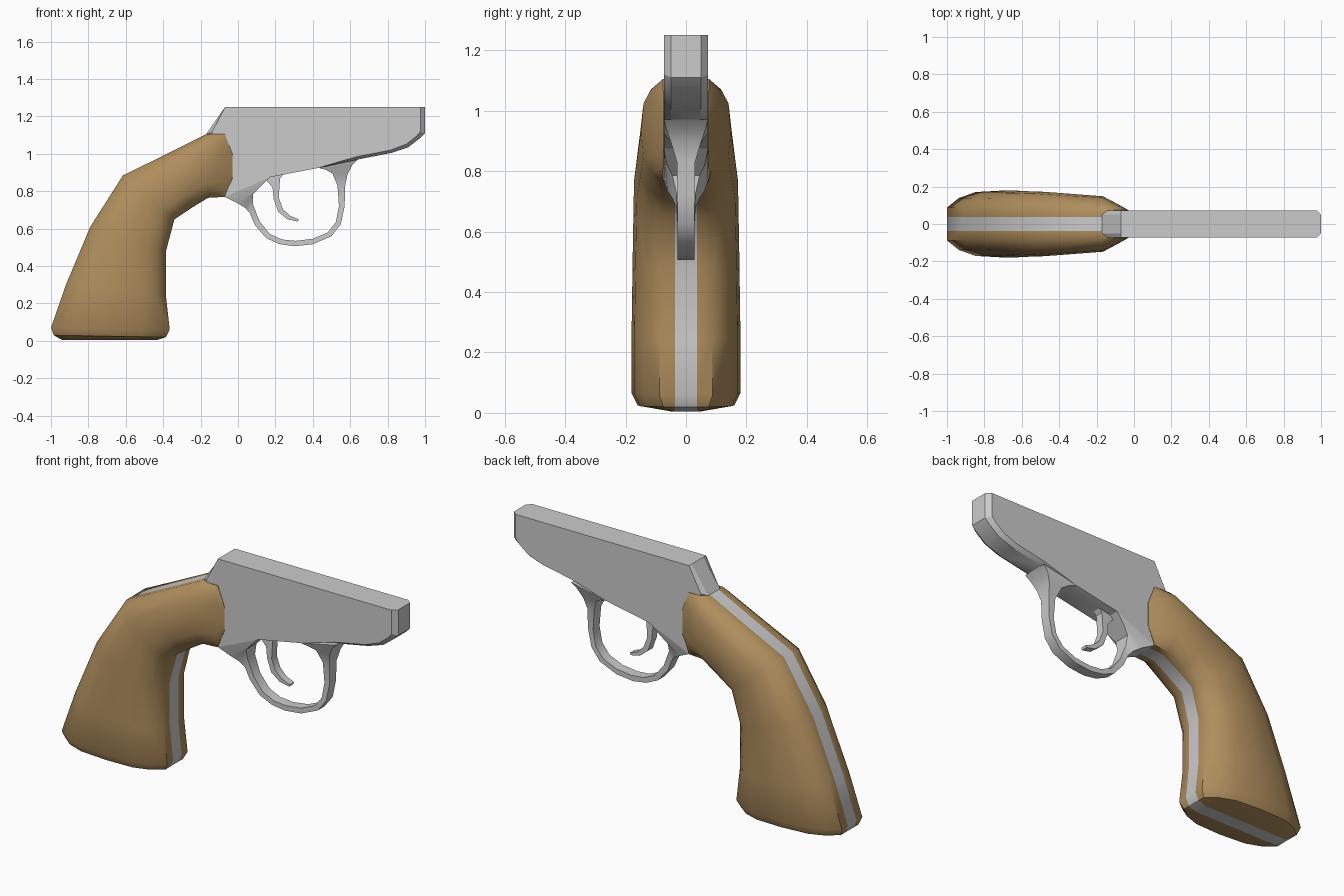
import bpy, bmesh


def loft(name, rings, mat=None, angle=0.5):
    """Skin a list of equal-length closed rings and cap both ends."""
    bm = bmesh.new()
    rows = [[bm.verts.new(p) for p in r] for r in rings]
    n = len(rows[0])
    for a, b in zip(rows, rows[1:]):
        for i in range(n):
            j = (i + 1) % n
            bm.faces.new((a[i], a[j], b[j], b[i]))
    bm.faces.new(rows[0])
    bm.faces.new(rows[-1])
    bmesh.ops.recalc_face_normals(bm, faces=bm.faces)
    me = bpy.data.meshes.new(name)
    bm.to_mesh(me)
    bm.free()
    ob = bpy.data.objects.new(name, me)
    bpy.context.collection.objects.link(ob)
    if mat:
        me.materials.append(mat)
    bpy.ops.object.select_all(action='DESELECT')
    ob.select_set(True)
    bpy.context.view_layer.objects.active = ob
    bpy.ops.object.shade_smooth_by_angle(angle=angle)
    return ob


def band(name, stations, angle=0.6):
    """Rectangular bar through (x1, z1, x2, z2, half width) stations."""
    return loft(name, [[(a, -w, b), (a, w, b), (c, w, d), (c, -w, d)]
                       for a, b, c, d, w in stations], angle=angle)


wood = bpy.data.materials.new("wood")
wood.diffuse_color = (0.43, 0.27, 0.11, 1)

# Body: full outline in the middle, chamfered outline on the sides
full = [(-.07, 1.25), (1, 1.25), (1, 1.11), (.975, 1.085), (.91, 1.035), (.82, 1.005),
        (.64, .97), (.43, .925), (.17, .875), (-.07, .77), (-.17, 1.105)]
side = [(-.07, 1.25), (.975, 1.25), (.975, 1.12), (.955, 1.095), (.9, 1.052), (.815, 1.02),
        (.635, .985), (.43, .925), (.17, .875), (-.07, .77), (-.14, 1.115)]
loft("body", [[(x, y, z) for x, z in o] for y, o in
              ((-.073, side), (-.05, full), (.05, full), (.073, side))], angle=0.35)

# Trigger guard, flaring into the body at both roots
band("trigger_guard", [
    (-.07, .77, .17, .875, .073), (0, .735, .115, .82, .062), (.04, .71, .08, .785, .045),
    (.065, .68, .08, .73, .032), (.09, .62, .115, .64, .028), (.15, .55, .17, .572, .028),
    (.22, .518, .235, .542, .028), (.30, .506, .31, .535, .028), (.40, .517, .40, .546, .028),
    (.50, .56, .48, .58, .028), (.55, .625, .523, .635, .028), (.57, .72, .54, .72, .028),
    (.573, .83, .532, .83, .03), (.585, .89, .505, .895, .048), (.61, .94, .47, .915, .065),
    (.64, .97, .43, .925, .073)])

# Trigger
band("trigger", [
    (.15, .89, .26, .91, .022), (.155, .855, .225, .87, .022), (.185, .82, .222, .83, .022),
    (.19, .76, .218, .765, .022), (.215, .69, .24, .705, .022), (.265, .65, .28, .668, .02),
    (.32, .638, .325, .65, .018)])

# Grip stations: back x z, front x z, half width, edge half width
grip = [
    (-.03, 1.0, -.03, .87, .074, .074), (-.07, 1.105, -.07, .77, .097, .076),
    (-.17, 1.105, -.16, .765, .148, .076), (-.39, .995, -.25, .71, .16, .078),
    (-.615, .885, -.34, .65, .172, .08), (-.79, .61, -.385, .48, .176, .084),
    (-.92, .3, -.385, .24, .18, .086), (-1, .07, -.365, .06, .18, .088),
    (-.985, .03, -.385, .02, .16, .075), (-.94, .005, -.43, .005, .05, .04)]
section = [(0, 0), (.1, .55), (.24, .9), (.5, 1), (.76, .9), (.9, .55), (1, 0)]

# Wooden grip panels on each side of the strap
for label, s in (("left", 1), ("right", -1)):
    rings = []
    for bx, bz, fx, fz, w, e in grip:
        ring = [(bx, s * .037, bz)]
        ring += [(bx + (fx - bx) * t, s * (e + (w - e) * k), bz + (fz - bz) * t)
                 for t, k in section]
        ring.append((fx, s * .037, fz))
        rings.append(ring)
    loft("grip_panel_" + label, rings, wood, 0.75)

# Metal strap sandwiched between the panels
band("grip_strap", [(*g[:4], .037) for g in grip[1:]], angle=0.75)
